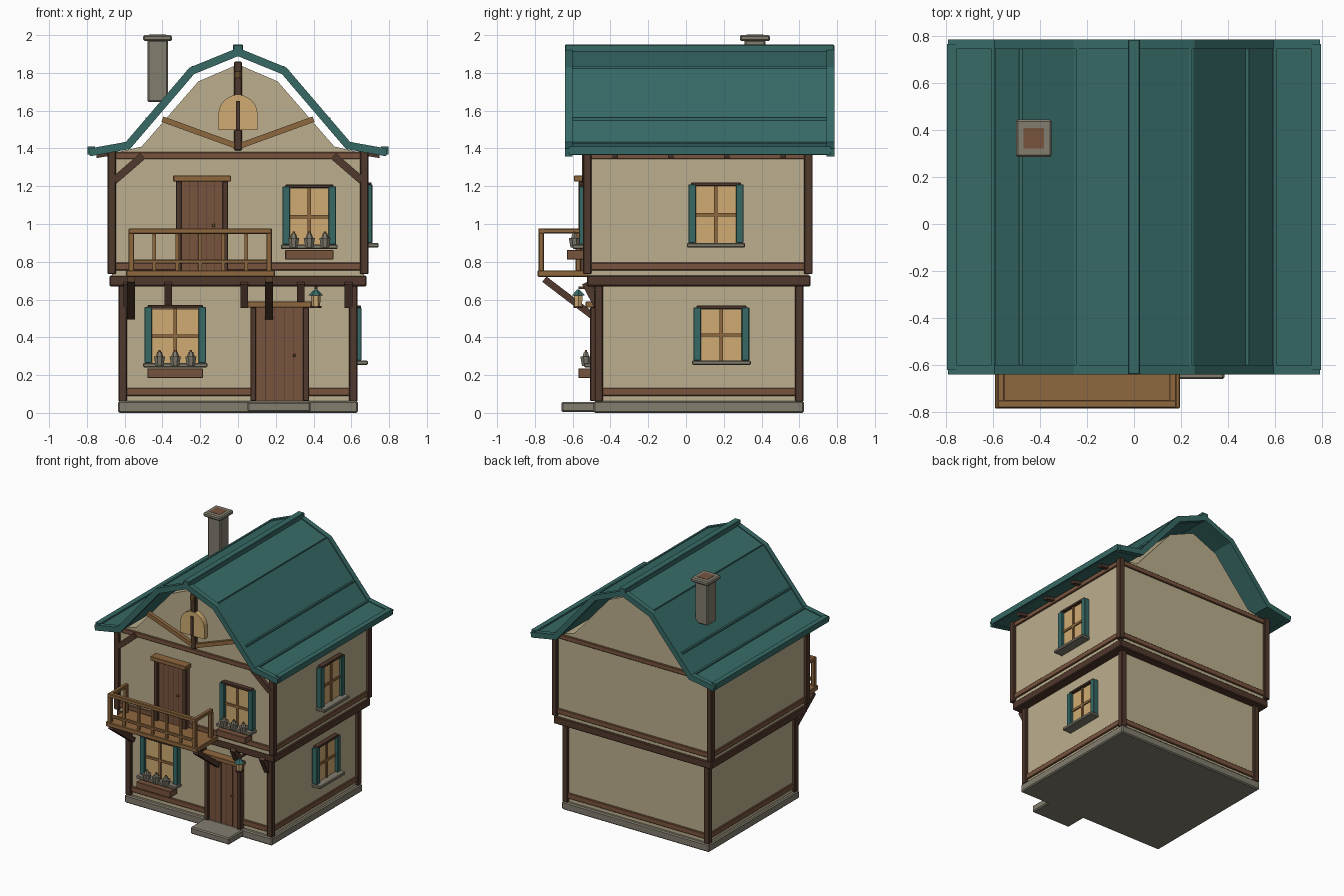
import bpy, bmesh, math
from mathutils import Vector, Matrix

if "Cube" in bpy.data.objects:
    bpy.data.objects.remove(bpy.data.objects["Cube"])


def material(name, rgb):
    m = bpy.data.materials.new(name)
    lin = [((c / 255 + 0.055) / 1.055) ** 2.4 for c in rgb]
    m.diffuse_color = (*lin, 1)
    m.use_nodes = True
    m.node_tree.nodes["Principled BSDF"].inputs["Base Color"].default_value = m.diffuse_color
    return m


PLASTER = material("cream plaster", (188, 175, 141))
TEAL = material("teal shingle", (55, 106, 102))
DARK = material("dark timber", (80, 56, 44))
BROWN = material("red brown wood", (121, 84, 62))
HONEY = material("honey wood", (143, 104, 63))
GLOW = material("warm glass", (208, 171, 115))
STONE = material("grey stone", (130, 125, 110))


def finish(name, bm, mat):
    bmesh.ops.recalc_face_normals(bm, faces=bm.faces)
    me = bpy.data.meshes.new(name)
    bm.to_mesh(me)
    bm.free()
    me.materials.append(mat)
    ob = bpy.data.objects.new(name, me)
    bpy.context.collection.objects.link(ob)
    return ob


def box(name, x, y, z, mat, bevel=0.004):
    bm = bmesh.new()
    bmesh.ops.create_cube(bm, size=1)
    for v in bm.verts:
        v.co = [(a[0] + a[1]) / 2 + c * (a[1] - a[0]) for a, c in zip((x, y, z), v.co)]
    if bevel:
        bmesh.ops.bevel(bm, geom=bm.edges[:], offset=bevel, segments=1, affect='EDGES')
    return finish(name, bm, mat)


def beam(name, p, q, w, h, mat, side=(1, 0, 0)):
    """Straight timber from p to q; w is measured along side."""
    p, q, s = Vector(p), Vector(q), Vector(side)
    d = (q - p).normalized()
    u = d.cross(s).normalized()
    bm = bmesh.new()
    bmesh.ops.create_cube(bm, size=1)
    for v in bm.verts:
        a, b, c = v.co
        v.co = (p + q) / 2 + s * a * w + u * b * h + d * c * (q - p).length
    return finish(name, bm, mat)


def prism(name, outline, y0, y1, mat):
    bm = bmesh.new()
    f = bm.faces.new([bm.verts.new((x, y0, z)) for x, z in outline])
    ext = bmesh.ops.extrude_face_region(bm, geom=[f])
    for v in ext['geom']:
        if isinstance(v, bmesh.types.BMVert):
            v.co.y = y1
    return finish(name, bm, mat)


def cone(name, loc, r1, r2, h, n, mat):
    bm = bmesh.new()
    bmesh.ops.create_cone(bm, cap_ends=True, segments=n, radius1=r1, radius2=r2, depth=h,
                          matrix=Matrix.Translation(loc) @ Matrix.Rotation(math.pi / n, 4, 'Z'))
    return finish(name, bm, mat)


# Storeys: half width, front, back, bottom, top
LOW = (0.61, -0.462, 0.60, 0.05, 0.70)
UP = (0.668, -0.523, 0.648, 0.70, 1.385)


def ring(name, half, y0, y1, z, t, mat):
    """Four beams around the walls."""
    for y in (y0, y1):
        box(name + "_across", (-half, half), (y - t, y + t), z, mat)
    for x in (-half, half):
        box(name + "_side", (x - t, x + t), (y0, y1), z, mat)


for label, (hx, y0, y1, z0, z1) in (("lower", LOW), ("upper", UP)):
    box(label + "_walls", (-hx, hx), (y0, y1), (z0, z1), PLASTER, 0)
    pz = (0.06, 0.69) if label == "lower" else (0.735, 1.39)
    for x in (-hx, hx):
        for y in (y0, y1):
            box(label + "_corner_post", (x - 0.022, x + 0.022), (y - 0.022, y + 0.022), pz, DARK)
ring("lower_sill_beam", *LOW[:3], (0.09, 0.132), 0.012, BROWN)
ring("upper_sill_beam", *UP[:3], (0.755, 0.795), 0.012, BROWN)
ring("wall_plate", *UP[:3], (1.343, 1.38), 0.012, BROWN)
box("jetty_beam", (-0.68, 0.68), (-0.525, 0.66), (0.67, 0.728), DARK, 0.006)
box("foundation", (-0.635, 0.635), (-0.49, 0.625), (0, 0.062), STONE, 0.008)
box("door_step", (0.05, 0.385), (-0.66, -0.48), (0.005, 0.058), STONE, 0.008)

# Gable walls
half = [(0.66, 1.375), (0.51, 1.41), (0.21, 1.755), (0, 1.845)]
prism("gable_wall", half + [(-x, z) for x, z in half[2::-1]], UP[1], UP[2], PLASTER)

# Gambrel roof shells following one profile
R = [(0.79, 1.392), (0.59, 1.428), (0.253, 1.822), (0, 1.925)]
PATH = [Vector(p) for p in R] + [Vector((-x, z)) for x, z in R[2::-1]]


def offset_path(d):
    out = []
    norms = [Vector(((b - a).y, -(b - a).x)).normalized() for a, b in zip(PATH, PATH[1:])]
    for i, p in enumerate(PATH):
        a, b = norms[max(i - 1, 0)], norms[min(i, len(norms) - 1)]
        m = (a + b).normalized()
        out.append(p + m * d / m.dot(a))
    return out


def shell(name, y0, y1, outer, inner):
    prism(name, offset_path(outer) + offset_path(inner)[::-1], y0, y1, TEAL)


shell("roof", -0.625, 0.77, 0, -0.028)
shell("front_bargeboard", -0.64, -0.60, 0.007, -0.034)
shell("back_bargeboard", 0.745, 0.785, 0.007, -0.034)
box("ridge_cap", (-0.026, 0.026), (-0.64, 0.785), (1.905, 1.95), TEAL)
for s in (-1, 1):
    beam("eave_board", (s * 0.776, -0.62, 1.389), (s * 0.776, 0.765, 1.389), 0.04, 0.044, TEAL)
    for x, z in ((0.24, 1.829), (0.482, 1.556), (0.60, 1.428)):
        beam("roof_seam", (s * x, -0.60, z), (s * x, 0.745, z), 0.014, 0.014, TEAL)
    for y in (-0.375, -0.08, 0.215, 0.515):
        beam("rafter_tail", (s * 0.67, y, 1.375), (s * 0.75, y, 1.362), 0.03, 0.026, DARK, (0, 1, 0))

# Chimney
box("chimney", (-0.48, -0.37), (0.31, 0.42), (1.645, 1.975), STONE, 0.008)
box("chimney_cap", (-0.502, -0.35), (0.285, 0.445), (1.968, 2.0), STONE, 0.008)
box("chimney_flue", (-0.47, -0.382), (0.321, 0.409), (1.99, 2.002), BROWN, 0)

# Front gable framing and arched window
gy = UP[1]
box("gable_post_top", (-0.02, 0.02), (gy - 0.035, gy), (1.66, 1.86), DARK)
box("gable_post_bottom", (-0.02, 0.02), (gy - 0.03, gy), (1.39, 1.50), DARK)
cone("gable_peg", (0, gy - 0.04, 1.79), 0.016, 0.016, 0.035, 8, HONEY)
for s in (-1, 1):
    beam("gable_brace", (0, gy - 0.012, 1.41), (s * 0.40, gy - 0.012, 1.555), 0.03, 0.03, HONEY, (0, 1, 0))
    beam("corner_brace", (s * 0.655, gy - 0.012, 1.23), (s * 0.505, gy - 0.012, 1.36), 0.03, 0.04, DARK, (0, 1, 0))
arch = [(-0.104, 1.497), (0.104, 1.497)]
arch += [(0.104 * math.cos(a * math.pi / 12), 1.58 + 0.104 * math.sin(a * math.pi / 12)) for a in range(13)]
prism("arched_window", arch, gy - 0.04, gy, GLOW)
box("arched_window_bar", (-0.01, 0.01), (gy - 0.048, gy), (1.50, 1.65), DARK, 0)


def on_wall(side, wall):
    """Box builder on a wall: u runs along it, v points out of it."""
    def make(name, u, v, z, mat, bevel=0.003):
        if side == "front":
            return box(name, u, (wall - v[1], wall - v[0]), z, mat, bevel)
        return box(name, (wall + v[0], wall + v[1]), u, z, mat, bevel)
    return make


def window(side, wall, u0, u1, z0, z1, flowers=False):
    b = on_wall(side, wall)
    c, sw = (u0 + u1) / 2, 0.04
    b("window_glass", (u0 + sw, u1 - sw), (0, 0.02), (z0, z1 - 0.01), GLOW, 0)
    b("window_head", (u0 + 0.015, u1 - 0.015), (0, 0.04), (z1 - 0.008, z1 + 0.01), DARK)
    b("window_mullion", (c - 0.009, c + 0.009), (0, 0.03), (z0, z1), HONEY, 0)
    zm = z0 + (z1 - z0) * 0.48
    b("window_transom", (u0 + sw, u1 - sw), (0, 0.029), (zm - 0.009, zm + 0.009), HONEY, 0)
    for a in (u0, u1 - sw):
        b("shutter", (a, a + sw), (0, 0.043), (z0, z1), TEAL)
    b("window_sill", (u0 - 0.008, u1 + 0.008), (0, 0.077), (z0 - 0.024, z0), STONE, 0.005)
    if flowers:
        b("flower_box", (u0 + 0.015, u1 - 0.015), (0.02, 0.108), (z0 - 0.08, z0 - 0.03), BROWN)
        for i in (-1, 0, 1):
            x, y = c + i * 0.083, wall - 0.068
            cone("flower_pot", (x, y, z0 + 0.008), 0.022, 0.032, 0.05, 8, STONE)
            cone("pot_plant", (x, y, z0 + 0.043), 0.022, 0.012, 0.03, 6, STONE)
            cone("plant_bud", (x, y, z0 + 0.06), 0.008, 0.006, 0.015, 6, HONEY)


window("front", LOW[1], -0.495, -0.17, 0.265, 0.56, True)
window("front", UP[1], 0.235, 0.52, 0.892, 1.198, True)
window("right", LOW[0], 0.04, 0.335, 0.278, 0.558)
window("right", UP[0], 0.012, 0.305, 0.90, 1.21)


def door(wall, x0, x1, z0, z1):
    b = on_wall("front", wall)
    b("door_leaf", (x0, x1), (0, 0.025), (z0, z1), BROWN, 0)
    for x in (x0, x1 - 0.03):
        b("door_jamb", (x, x + 0.03), (0, 0.045), (z0, z1), DARK)
    b("door_lintel", (x0 - 0.015, x1 + 0.015), (0, 0.07), (z1, z1 + 0.032), HONEY)
    for i in range(1, 5):
        x = x0 + 0.03 + (x1 - x0 - 0.06) * i / 5
        b("plank_gap", (x - 0.002, x + 0.002), (0.02, 0.027), (z0, z1), DARK, 0)
    b("door_knob", (x1 - 0.085, x1 - 0.07), (0.02, 0.045), (z0 + 0.235, z0 + 0.25), HONEY)


door(LOW[1], 0.065, 0.375, 0.062, 0.558)
door(UP[1], -0.328, -0.052, 0.75, 1.225)

# Balcony with railing and struts
box("balcony_floor", (-0.592, 0.195), (-0.785, -0.52), (0.72, 0.755), HONEY)
box("balcony_front_rail", (-0.58, 0.18), (-0.782, -0.748), (0.948, 0.977), HONEY)
box("balcony_lower_rail", (-0.58, 0.18), (-0.775, -0.755), (0.79, 0.812), HONEY)
for x in (-0.58, 0.15):
    box("balcony_side_rail", (x, x + 0.03), (-0.78, -0.56), (0.95, 0.976), HONEY)
    for y in (-0.78, -0.585):
        box("balcony_post", (x, x + 0.03), (y, y + 0.028), (0.75, 0.955), HONEY)
for i in range(1, 6):
    x = -0.565 + i * 0.73 / 6
    box("baluster", (x - 0.009, x + 0.009), (-0.774, -0.756), (0.75, 0.955), HONEY, 0)
for x in (-0.567, 0.163):
    beam("balcony_strut", (x, -0.75, 0.708), (x, -0.49, 0.51), 0.042, 0.036, DARK)
for x in (-0.585, -0.37, 0.032, 0.333, 0.585):
    beam("jetty_bracket", (x, -0.53, 0.69), (x, -0.465, 0.565), 0.04, 0.045, DARK)

# Lantern beside the door
lx, ly = 0.412, -0.57
box("lantern_arm", (lx - 0.008, lx + 0.008), (ly, -0.46), (0.655, 0.668), DARK, 0)
cone("lantern_roof", (lx, ly, 0.637), 0.04, 0.008, 0.03, 6, TEAL)
cone("lantern_glass", (lx, ly, 0.594), 0.022, 0.026, 0.06, 6, GLOW)
cone("lantern_base", (lx, ly, 0.56), 0.03, 0.03, 0.012, 6, DARK)
